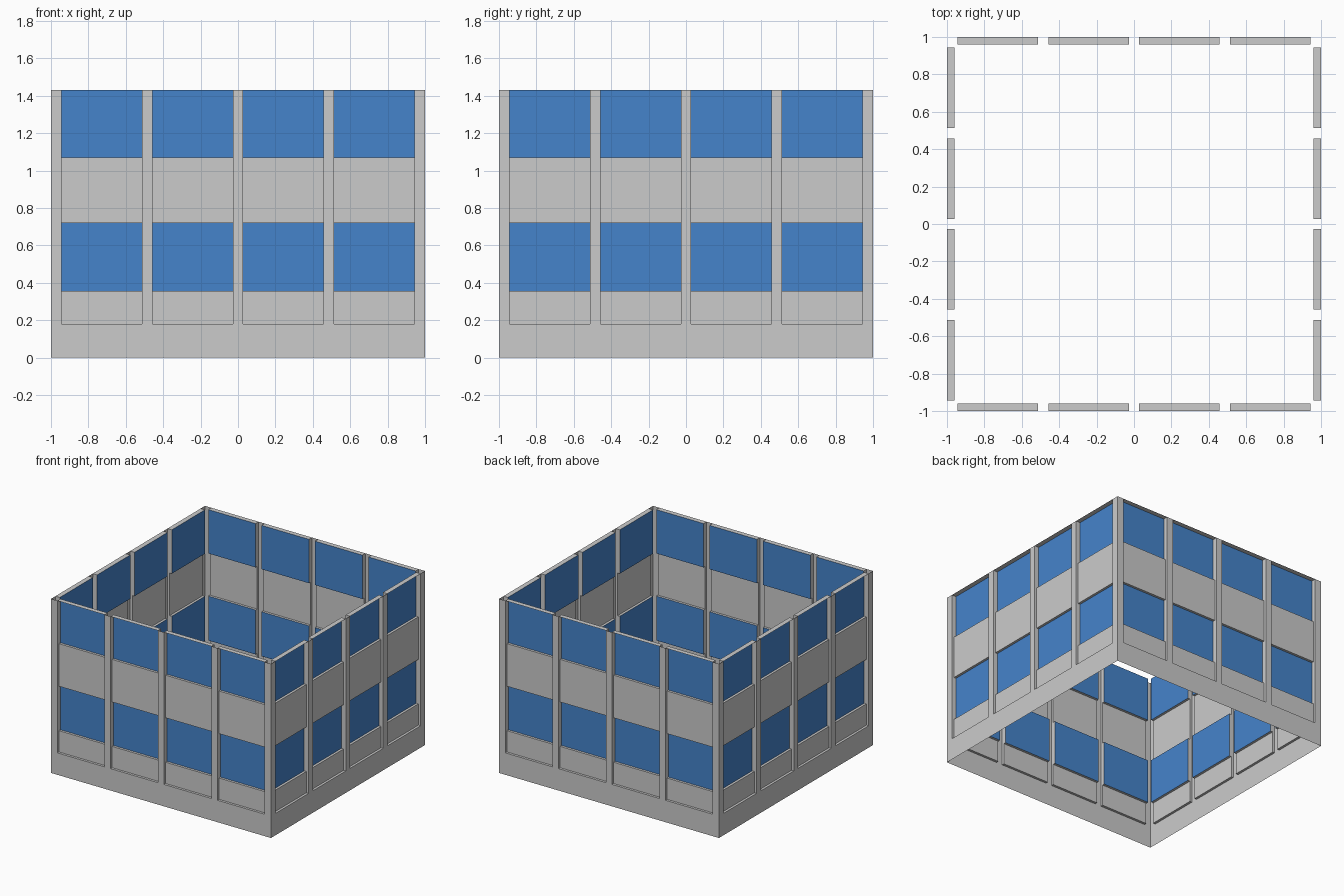
import bpy
import math

if "Cube" in bpy.data.objects:
    bpy.data.objects.remove(bpy.data.objects["Cube"])

H, BASE = 1.43, 0.18            # wall height, plinth height
BAY, POST = 0.43, 0.055         # bay width, pier width
FACE, PANEL, GLASS = -1.0, -0.98, -0.96   # depths of the three wall layers
WINDOWS = [(0.355, 0.72), (1.07, H)]

starts = [-(4 * BAY + 3 * POST) / 2 + i * (BAY + POST) for i in range(4)]
bays = [(x, x + BAY) for x in starts]

blue = bpy.data.materials.new("blue_glass")
blue.diffuse_color = (0.06, 0.23, 0.60, 1)
blue.use_nodes = True
blue.node_tree.nodes["Principled BSDF"].inputs["Base Color"].default_value = blue.diffuse_color


def upright(x0, x1, z0, z1, y):
    """Quad facing the front."""
    return [(x0, y, z0), (x1, y, z0), (x1, y, z1), (x0, y, z1)]


def ledge(x0, x1, z, ya, yb):
    """Horizontal quad from depth ya to depth yb."""
    return [(x0, ya, z), (x1, ya, z), (x1, yb, z), (x0, yb, z)]


def jambs(x0, x1, z0, z1, ya, yb):
    """Two side faces of a recess, facing each other."""
    left = [(x0, ya, z0), (x0, yb, z0), (x0, yb, z1), (x0, ya, z1)]
    right = [(x1, yb, z0), (x1, ya, z0), (x1, ya, z1), (x1, yb, z1)]
    return [left, right]


def mesh_from(name, quads, mat=None):
    me = bpy.data.meshes.new(name)
    verts = [v for q in quads for v in q]
    me.from_pydata(verts, [], [range(4 * i, 4 * i + 4) for i in range(len(quads))])
    if mat:
        me.materials.append(mat)
    return me


frame, panels, glass = [], [], []

# Plinth and piers on the outer face
frame.append(upright(-1, 1, 0, BASE, FACE))
edges = [-1] + [x for b in bays for x in b] + [1]
for x0, x1 in zip(edges[::2], edges[1::2]):
    frame.append(upright(x0, x1, BASE, H, FACE))

for x0, x1 in bays:
    # Bay recess: sill, head and sides
    frame.append(ledge(x0, x1, BASE, FACE, PANEL))
    frame.append(ledge(x0, x1, H, PANEL, FACE))
    frame += jambs(x0, x1, BASE, H, FACE, PANEL)
    # Solid panels below each window
    bottom = BASE
    for z0, z1 in WINDOWS:
        panels.append(upright(x0, x1, bottom, z0, PANEL))
        bottom = z1
        # Window recess and glass
        panels.append(ledge(x0, x1, z0, PANEL, GLASS))
        panels.append(ledge(x0, x1, z1, GLASS, PANEL))
        panels += jambs(x0, x1, z0, z1, PANEL, GLASS)
        glass.append(upright(x0, x1, z0, z1, GLASS))

parts = [mesh_from("wall_frame", frame),
         mesh_from("wall_panels", panels),
         mesh_from("window_glass", glass, blue)]

# Same wall on all four sides
for i, side in enumerate(("front", "right", "back", "left")):
    for me in parts:
        ob = bpy.data.objects.new(f"{side}_{me.name}", me)
        ob.rotation_euler.z = i * math.pi / 2
        bpy.context.collection.objects.link(ob)
